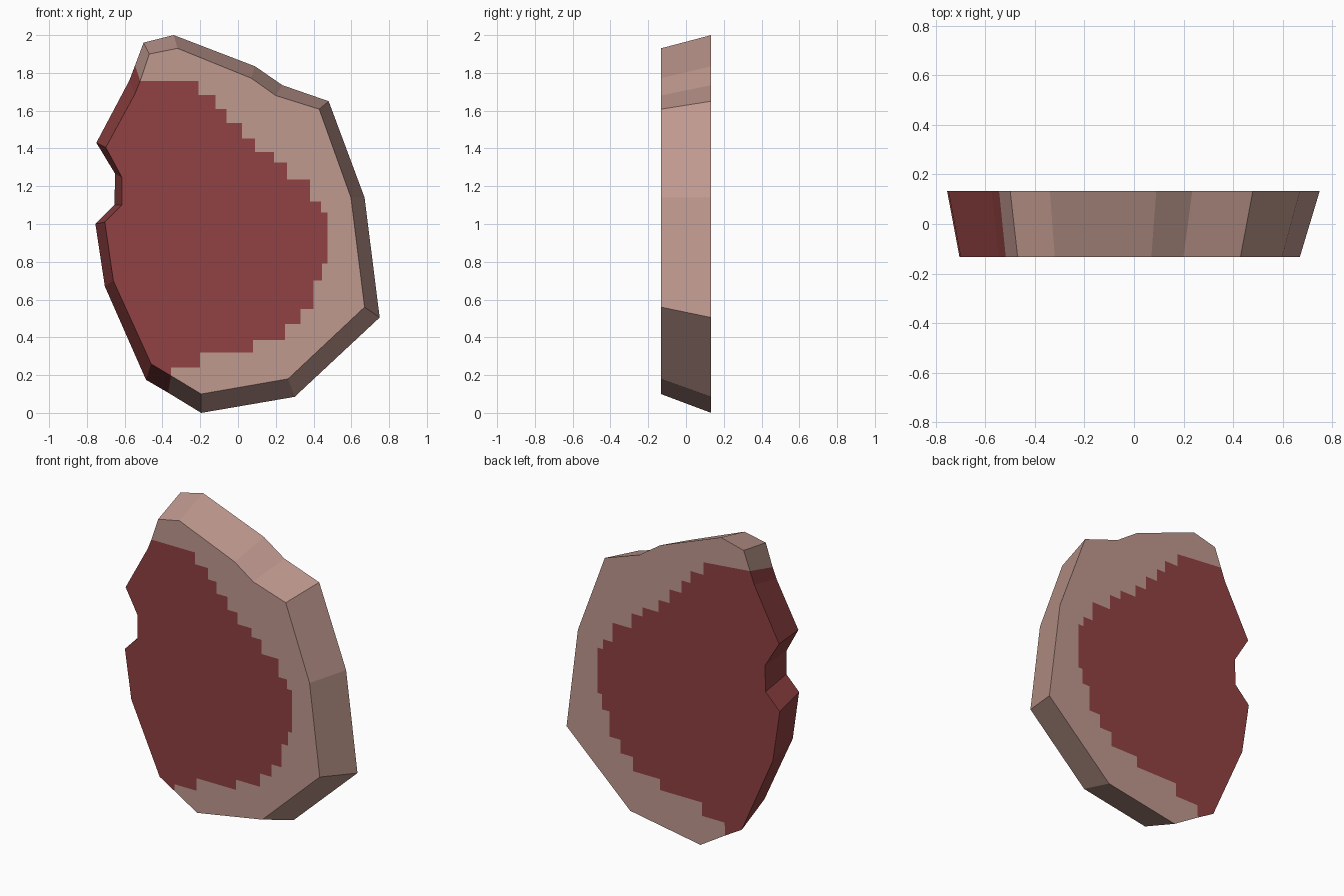
import bpy, bmesh

if "Cube" in bpy.data.objects:
    bpy.data.objects.remove(bpy.data.objects["Cube"])

HALF = 0.133  # half thickness of the slab


def material(name, rgb):
    m = bpy.data.materials.new(name)
    m.diffuse_color = (*rgb, 1)
    m.use_nodes = True
    m.node_tree.nodes["Principled BSDF"].inputs["Base Color"].default_value = m.diffuse_color
    return m


# Outline runs anticlockwise from the upper colour split to the lower one (red rim),
# then on around the pale rim. Each ring is given as (x, z).
back_red = [(-.545, 1.84), (-.575, 1.76), (-.75, 1.43), (-.65, 1.265), (-.655, 1.10),
            (-.755, 1.0), (-.705, .67), (-.487, .175), (-.37, .107)]
back_pale = [(-.195, 0), (.30, .085), (.75, .505), (.67, 1.14), (.48, 1.65),
             (.235, 1.735), (.09, 1.835), (-.34, 2.0), (-.50, 1.96)]
front_red = [(-.518, 1.757), (-.545, 1.69), (-.70, 1.405), (-.615, 1.247), (-.615, 1.10),
             (-.705, 1.01), (-.66, .70), (-.46, .26), (-.355, .197)]
front_pale = [(-.195, .10), (.265, .18), (.67, .56), (.598, 1.14), (.43, 1.608),
              (.20, 1.68), (.07, 1.772), (-.32, 1.93), (-.47, 1.90)]

# Stepped edge of the red patch: corners of the steps, upper half then lower half
upper = [(-.21, 1.757), (-.12, 1.682), (-.06, 1.61), (.02, 1.535), (.09, 1.453),
         (.19, 1.38), (.26, 1.325), (.38, 1.235), (.44, 1.12), (.475, 1.06)]
lower = [(.475, .79), (.445, .70), (.40, .55), (.33, .47), (.25, .385), (.08, .32),
         (-.20, .24)]
steps = [upper[0]]
for (x0, _), (x1, z1) in zip(upper, upper[1:]):
    steps += [(x0, z1), (x1, z1)]
steps.append(lower[0])
for (_, z0), (x1, z1) in zip(lower, lower[1:]):
    steps += [(x1, z0), (x1, z1)]
steps.append((-.355, .24))

# The patch is slightly larger on the wider back face
back_steps = [(x * (1.12 if x > 0 else 1.03), 1 + (z - 1) * 1.068) for x, z in steps]

bm = bmesh.new()


def ring(points, y):
    return [bm.verts.new((x, y, z)) for x, z in points]


def cap(red, pale, stair, y):
    """Flat face split into a red and a pale area along the steps."""
    r, p, s = ring(red, y), ring(pale, y), ring(stair, y)
    bm.faces.new(r + s[::-1]).material_index = 1
    bm.faces.new([r[0]] + s + [r[-1]] + p).material_index = 0
    return r + p


front = cap(front_red, front_pale, steps, -HALF)
back = cap(back_red, back_pale, back_steps, HALF)

# Sloping rim between the two faces
n = len(front)
for i in range(n):
    j = (i + 1) % n
    f = bm.faces.new((front[i], front[j], back[j], back[i]))
    f.material_index = 1 if i < len(front_red) - 1 else 0

bmesh.ops.recalc_face_normals(bm, faces=bm.faces)
bmesh.ops.triangulate(bm, faces=[f for f in bm.faces if len(f.verts) > 4])

mesh = bpy.data.meshes.new("slab")
bm.to_mesh(mesh)
bm.free()
mesh.materials.append(material("pale pink", (.527, .319, .275)))
mesh.materials.append(material("dark red", (.285, .053, .054)))
slab = bpy.data.objects.new("slab", mesh)
bpy.context.collection.objects.link(slab)
